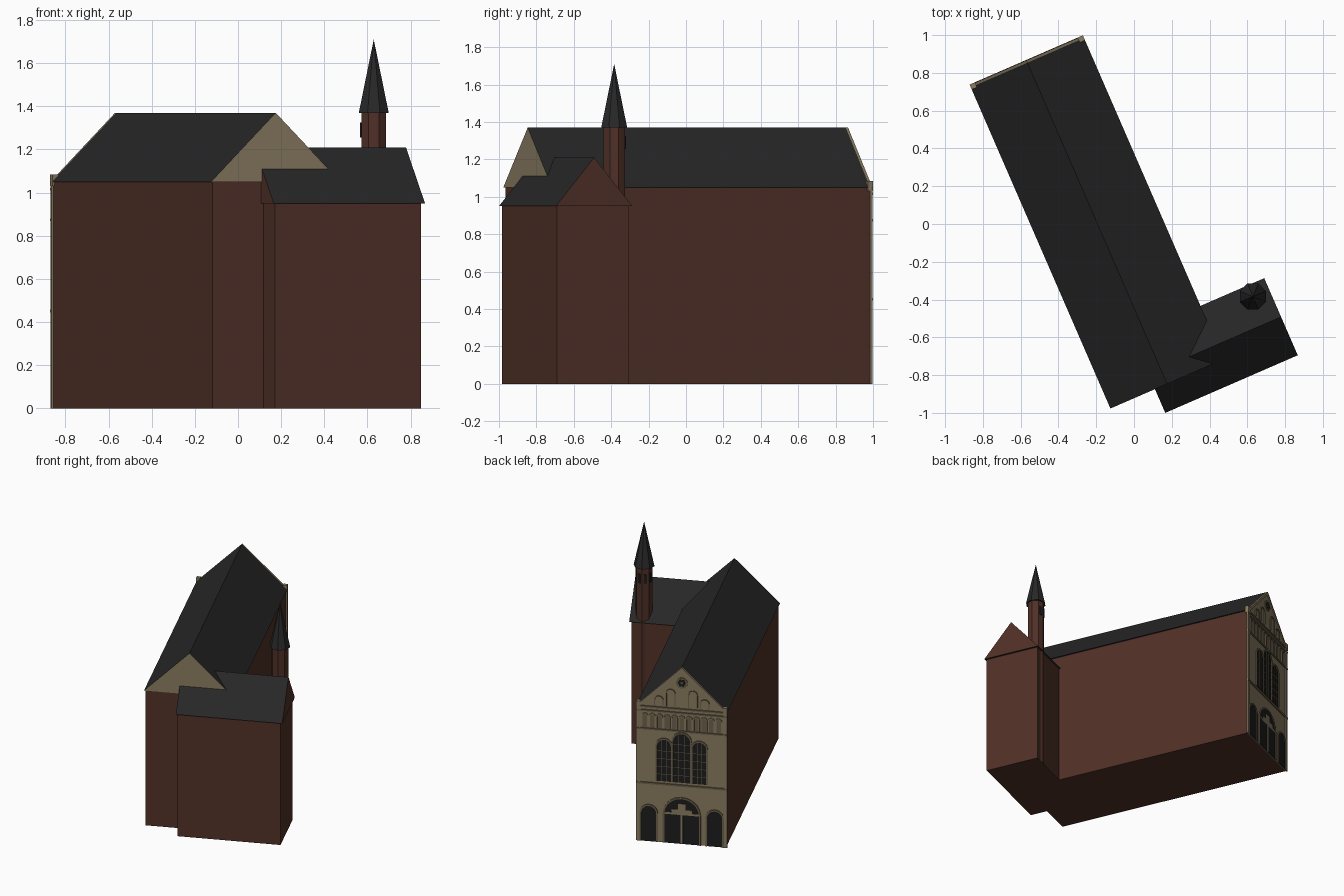
import bpy, bmesh, math
from mathutils import Matrix, Vector

if "Cube" in bpy.data.objects:
    bpy.data.objects.remove(bpy.data.objects["Cube"])

TURN = Matrix.Rotation(math.radians(23.5), 4, 'Z')   # the whole building is turned on its plot


def material(name, rgb):
    m = bpy.data.materials.new(name)
    m.diffuse_color = (*rgb, 1)
    m.use_nodes = True
    m.node_tree.nodes["Principled BSDF"].inputs["Base Color"].default_value = m.diffuse_color
    return m


BRICK = material("brown brick", (0.080, 0.030, 0.020))
SLATE = material("dark slate", (0.021, 0.021, 0.021))
STONE = material("tan stone", (0.250, 0.198, 0.118))
SHADE = material("weathered stone", (0.150, 0.118, 0.070))
GLASS = material("dark glass", (0.012, 0.012, 0.013))


def finish(name, bm, mats, rule=None):
    """Turn a bmesh into an object; rule picks the material slot from a face."""
    bmesh.ops.recalc_face_normals(bm, faces=bm.faces)
    bm.normal_update()
    if rule:
        for f in bm.faces:
            f.material_index = rule(f)
    bm.transform(TURN)
    me = bpy.data.meshes.new(name)
    bm.to_mesh(me)
    bm.free()
    for m in mats:
        me.materials.append(m)
    ob = bpy.data.objects.new(name, me)
    bpy.context.collection.objects.link(ob)
    return ob


def slabs(name, outlines, a, b, mats, along='y', rule=None):
    """Extrude outlines, given as (across, height), from a to b along y or x."""
    bm = bmesh.new()
    for pts in outlines:
        def place(p, d):
            return (p[0], d, p[1]) if along == 'y' else (d, p[0], p[1])
        lo = [bm.verts.new(place(p, a)) for p in pts]
        hi = [bm.verts.new(place(p, b)) for p in pts]
        bm.faces.new(lo)
        bm.faces.new(hi[::-1])
        n = len(pts)
        for i in range(n):
            j = (i + 1) % n
            bm.faces.new((lo[i], lo[j], hi[j], hi[i]))
    return finish(name, bm, mats, rule)


def rect(x0, x1, z0, z1):
    return [(x0, z0), (x1, z0), (x1, z1), (x0, z1)]


def arch(c, w, z0, top, n=10):
    """Round-headed opening outline."""
    r = w / 2
    arc = [(c + r * math.cos(math.pi * i / n), top - r + r * math.sin(math.pi * i / n))
           for i in range(n + 1)]
    return [(c + r, z0)] + arc + [(c - r, z0)]


def arch_frame(c, w, z0, top, t, n=10):
    """Moulding of width t around a round-headed opening."""
    return arch(c, w + 2 * t, z0, top + t, n) + arch(c, w, z0, top, n)[::-1]


def disc(c, z, r, n=16):
    return [(c + r * math.cos(2 * math.pi * i / n), z + r * math.sin(2 * math.pi * i / n))
            for i in range(n)]


# Main hall: brick walls and slate roof with stone gables
L, R, MID = -0.504, 0.150, -0.177
slabs("hall_walls", [rect(L + .01, R - .01, 0, 1.05)], -0.838, 1.008, [BRICK])
slabs("hall_roof", [[(L, 1.05), (R, 1.05), (MID, 1.37)]], -0.846, 1.008, [SLATE, STONE],
      rule=lambda f: int(abs(f.normal.y) > .9))

# Side wing: brick walls and slate roof with brick gables
slabs("wing_walls", [rect(-0.971, -0.551, 0, 0.95)], -0.236, 0.503, [BRICK], along='x')
slabs("wing_roof", [[(-0.983, .95), (-0.538, .95), (-0.761, 1.21)]], -0.247, 0.518,
      [SLATE, BRICK], along='x', rule=lambda f: int(abs(f.normal.x) > .9))

# Octagonal stair turret with spire and louvre openings
TX, TY = 0.424, -0.603


def octagon_part(name, r1, r2, z0, z1, mat):
    bm = bmesh.new()
    bmesh.ops.create_cone(bm, segments=8, radius1=r1, radius2=r2, depth=z1 - z0, cap_ends=True)
    bm.transform(Matrix.Translation((TX, TY, (z0 + z1) / 2))
                 @ Matrix.Rotation(math.radians(22.5 - 23.5), 4, 'Z'))
    return finish(name, bm, [mat])


octagon_part("turret_shaft", 0.062, 0.062, 0, 1.37, BRICK)
octagon_part("turret_spire", 0.075, 0, 1.37, 1.71, SLATE)
bm = bmesh.new()
for deg in (90, 135, 180):
    spin = Matrix.Rotation(math.radians(deg - 23.5), 4, 'Z')
    place = Matrix.Translation((TX, TY, 1.29)) @ spin @ Matrix.Translation((0.0595, 0, 0))
    bmesh.ops.create_cube(bm, size=1, matrix=place @ Matrix.Diagonal((0.009, 0.022, 0.07, 1)))
finish("turret_openings", bm, [GLASS])

# Stone facade slab
F = 1.016
slabs("facade", [[(L, 0), (R, 0), (R, 1.05), (MID, 1.37), (L, 1.05)]], 1.008, F, [STONE])

# Corner pilasters and pinnacles
slabs("facade_pilasters", [rect(L, L + .03, 0, 1.03), rect(R - .03, R, 0, 1.03)],
      F, F + .006, [STONE])
slabs("facade_pinnacles", [rect(L, L + .03, 1.03, 1.085), rect(R - .03, R, 1.03, 1.085)],
      0.995, F + .008, [STONE])

# String courses and sloped gable copings
slabs("string_courses", [rect(L, R, z, z + h) for z, h in
                         ((.445, .014), (.868, .012), (1.01, .012), (1.04, .012))],
      F, F + .008, [SHADE])
copings = []
for s in (1, -1):
    e = MID + s * .327
    copings.append([(e, 1.05), (MID, 1.37), (MID, 1.345), (e - s * .026, 1.05)])
slabs("gable_copings", copings, F, F + .006, [STONE])

# Openings as (centre, width, bottom, top)
windows = [(MID + s * .127, .098, .475, .80) for s in (-1, 1)] + [(MID, .122, .475, .855)]
side_doors = [(MID + s * .237, .108, 0, .275) for s in (-1, 1)]
portal = (MID, .25, 0, .35)
openings = windows + side_doors + [portal]
slabs("facade_openings", [arch(*o) for o in openings], F, F + .003, [GLASS])
slabs("opening_frames", [arch_frame(*o, .012) for o in openings], F, F + .008, [SHADE])

# Window bars
bars = []
for c, w, z0, top in windows:
    for k in (-1, 1):
        bars.append(rect(c + k * w / 6 - .002, c + k * w / 6 + .002, z0, top - w * .06))
    z = z0 + .055
    while z < top - w / 2 + .01:
        bars.append(rect(c - w / 2, c + w / 2, z - .002, z + .002))
        z += .06
slabs("window_bars", bars, F, F + .005, [SHADE])

# Portal lintel, stepped tympanum relief and centre post
slabs("portal_stonework", [rect(MID - .125, MID + .125, .225, .24),
                           rect(MID - .075, MID + .075, .24, .265),
                           rect(MID - .028, MID + .028, .265, .31),
                           rect(MID - .007, MID + .007, 0, .225)], F, F + .006, [STONE])

# Blind arcade under the cornice
N = 11
step = (R - L - .07) / N
bays = [(L + .035 + step * (i + .5), step - .02, .885, .99) for i in range(N)]
slabs("arcade_recesses", [arch(*b, 8) for b in bays], F, F + .002, [SHADE])
slabs("arcade_arches", [arch_frame(*b, .007, 8) for b in bays], F, F + .008, [STONE])

# Blind arches and round window in the gable
niches = [(MID + s * d, .055, 1.065, t) for s in (-1, 1)
          for d, t in ((.08, 1.19), (.165, 1.13))]
slabs("gable_niches", [arch_frame(*n, .007, 8) for n in niches], F, F + .007, [SHADE])
slabs("round_window_frame", [disc(MID, 1.25, .042)], F, F + .005, [SHADE])
slabs("round_window_glass", [disc(MID + .019 * math.cos(a), 1.25 + .019 * math.sin(a), .011, 8)
                             for a in (i * math.pi / 3 for i in range(6))],
      F + .004, F + .007, [GLASS])
